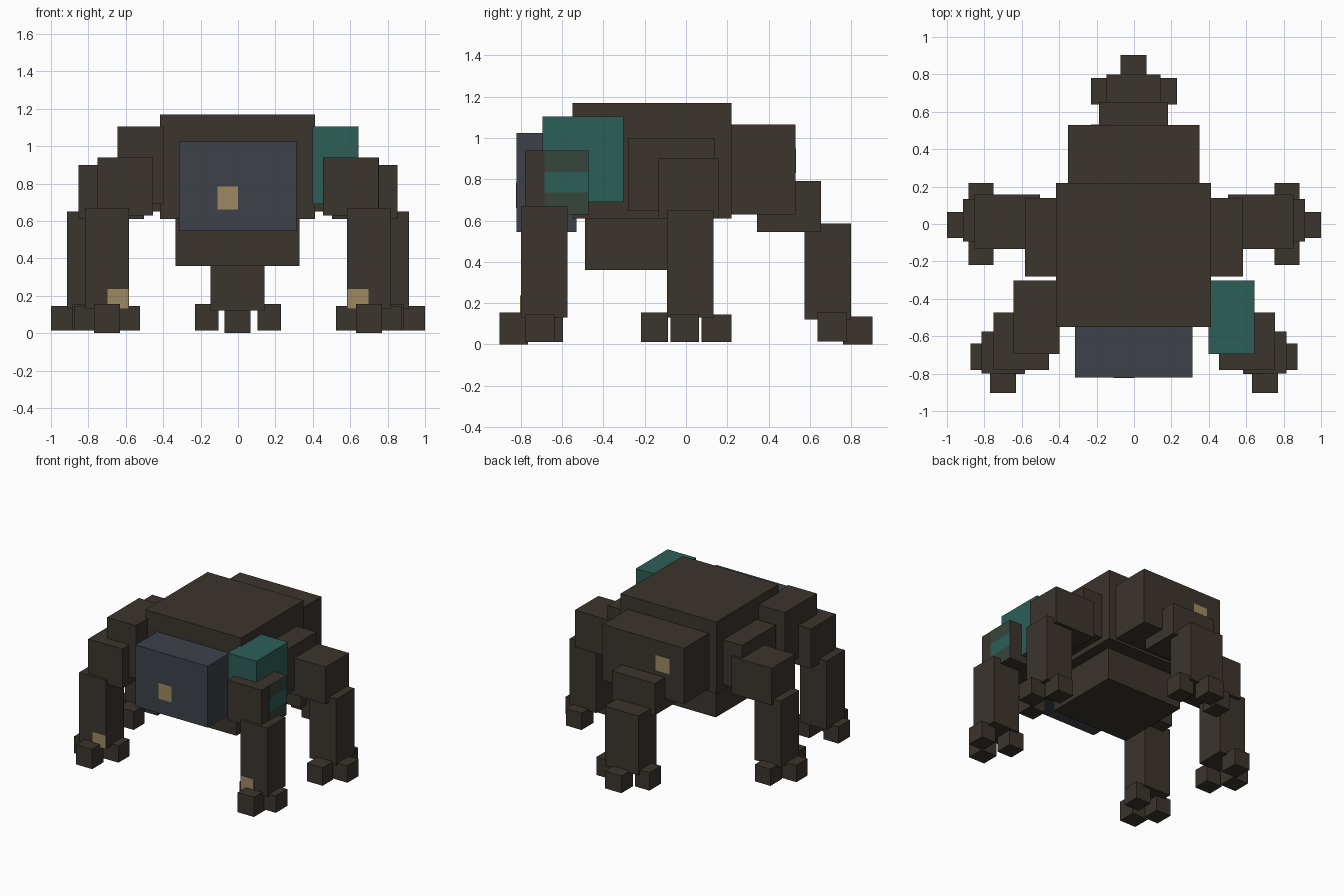
import bpy
import bmesh


def colour(name, rgb):
    m = bpy.data.materials.new(name)
    m.diffuse_color = (*rgb, 1)
    return m


BROWN = colour("dark brown", (0.045, 0.035, 0.026))
SLATE = colour("slate", (0.047, 0.054, 0.068))
TEAL = colour("teal", (0.026, 0.114, 0.095))
MOSS = colour("dark moss", (0.037, 0.061, 0.043))
TAN = colour("tan", (0.342, 0.254, 0.122))


def box(name, x, y, z, mat=BROWN):
    """Axis-aligned block spanning the given (low, high) ranges."""
    bm = bmesh.new()
    bmesh.ops.create_cube(bm, size=1)
    for v in bm.verts:
        v.co = [r[0] if c < 0 else r[1] for c, r in zip(v.co, (x, y, z))]
    me = bpy.data.meshes.new(name)
    bm.to_mesh(me)
    bm.free()
    me.materials.append(mat)
    ob = bpy.data.objects.new(name, me)
    bpy.context.collection.objects.link(ob)
    return ob


def pair(name, x, y, z, mats=(BROWN, BROWN)):
    """Left and right copies of a block given for the +x side."""
    box("right_" + name, x, y, z, mats[0])
    box("left_" + name, (-x[1], -x[0]), y, z, mats[1])


# Trunk
box("body", (-0.417, 0.413), (-0.55, 0.22), (0.61, 1.17))
box("rear_body", (-0.353, 0.35), (0.20, 0.53), (0.63, 1.065))
box("belly", (-0.335, 0.33), (-0.49, 0.11), (0.36, 0.63))
box("head", (-0.315, 0.312), (-0.82, -0.53), (0.545, 1.025), SLATE)

# Painted marks on head and rear
box("head_mark", (-0.11, 0.0), (-0.823, -0.818), (0.66, 0.785), TAN)
box("rear_mark", (-0.23, -0.11), (0.528, 0.533), (0.83, 0.95), TAN)

# Front legs, right shoulder in teal
pair("front_shoulder", (0.398, 0.645), (-0.695, -0.302), (0.69, 1.105), (TEAL, BROWN))
pair("front_upper_leg", (0.455, 0.75), (-0.78, -0.472), (0.63, 0.94))
pair("front_lower_leg", (0.583, 0.815), (-0.80, -0.575), (0.13, 0.668))
pair("front_leg_mark", (0.585, 0.698), (-0.803, -0.798), (0.13, 0.237), (TAN, TAN))
pair("front_toe_forward", (0.63, 0.77), (-0.903, -0.765), (0.0, 0.155))
pair("front_toe_outer", (0.745, 0.873), (-0.78, -0.638), (0.013, 0.145))
pair("front_toe_inner", (0.523, 0.652), (-0.73, -0.595), (0.013, 0.145))

# Painted bands on the outside of the right upper leg
for i, (lo, hi, mat) in enumerate(((0.63, 0.735, MOSS), (0.735, 0.835, TEAL), (0.835, 0.94, MOSS))):
    box(f"upper_leg_band_{i + 1}", (0.748, 0.753), (-0.685, -0.473), (lo, hi), mat)

# Middle legs
pair("middle_shoulder", (0.36, 0.582), (-0.28, 0.138), (0.65, 1.0))
pair("middle_upper_leg", (0.503, 0.852), (-0.133, 0.157), (0.61, 0.90))
pair("middle_lower_leg", (0.685, 0.915), (-0.093, 0.133), (0.13, 0.65))
pair("middle_toe_forward", (0.75, 0.885), (-0.218, -0.087), (0.013, 0.155))
pair("middle_toe_outer", (0.865, 1.0), (-0.075, 0.063), (0.013, 0.145))
pair("middle_toe_back", (0.75, 0.885), (0.075, 0.22), (0.013, 0.145))

# Single rear leg
box("rear_upper_leg", (-0.188, 0.183), (0.345, 0.653), (0.545, 0.793))
box("rear_lower_leg", (-0.148, 0.143), (0.575, 0.80), (0.12, 0.585))
box("rear_toe_back", (-0.073, 0.068), (0.76, 0.903), (0.0, 0.135))
pair("rear_toe_side", (0.103, 0.23), (0.638, 0.78), (0.015, 0.155))
